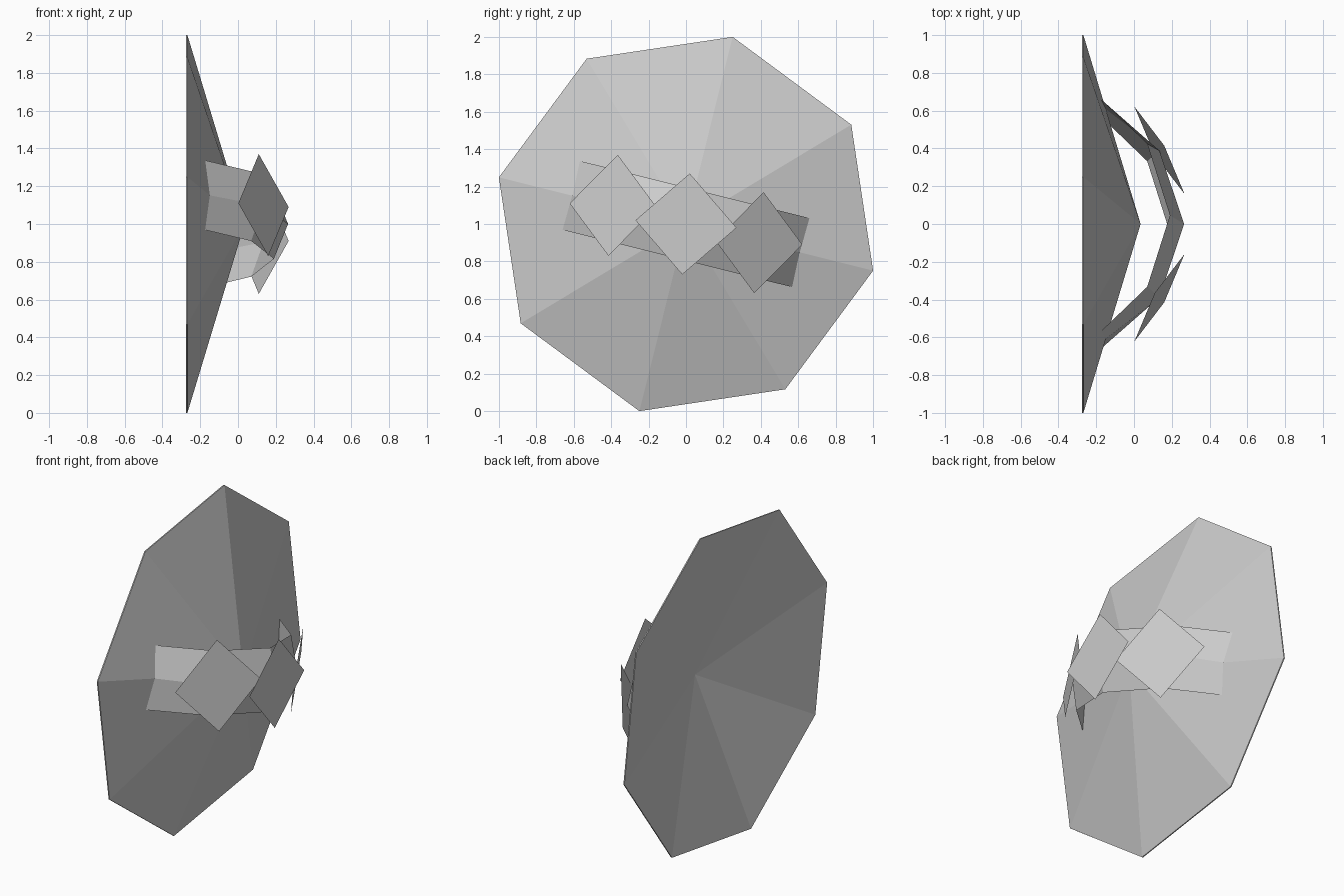
import bpy
import math
from mathutils import Matrix, Vector

if "Cube" in bpy.data.objects:
    bpy.data.objects.remove(bpy.data.objects["Cube"])

TILT = math.radians(-14)          # whole model is rolled about the x axis
ROLL = Matrix.Translation((0, 0, 1)) @ Matrix.Rotation(TILT, 4, 'X')

grey = bpy.data.materials.new("light_grey")
grey.diffuse_color = (0.6, 0.6, 0.6, 1)
grey.use_nodes = True
grey.node_tree.nodes["Principled BSDF"].inputs["Base Color"].default_value = grey.diffuse_color


def add_mesh(name, verts, faces, matrix):
    mesh = bpy.data.meshes.new(name)
    mesh.from_pydata([matrix @ Vector(v) for v in verts], [], faces)
    mesh.materials.append(grey)
    mesh.update()
    obj = bpy.data.objects.new(name, mesh)
    bpy.context.collection.objects.link(obj)
    return obj


# Dish: eight-sided cone with a shallower hollow back and a very thin rim
SIDES, RADIUS = 8, 1.031


def ring(x):
    return [(x, RADIUS * math.cos(k * math.tau / SIDES),
             RADIUS * math.sin(k * math.tau / SIDES)) for k in range(SIDES)]


verts = ring(-0.268) + ring(-0.275) + [(0.035, 0, 0), (-0.062, 0, 0)]
faces = []
for k in range(SIDES):
    n = (k + 1) % SIDES
    faces += [(k, n, 16), (n + 8, k + 8, 17), (k, k + 8, n + 8, n)]
add_mesh("dish", verts, faces, ROLL)

# Curved band: bent strip with a raised centre ridge
# each station: (edge u, edge x, ridge u, ridge x)
half = [(0.39, 0.07, 0.40, 0.135), (0.635, -0.177, 0.63, -0.153)]
stations = [(-a, b, -c, d) for a, b, c, d in reversed(half)]
stations += [(0, 0.19, 0, 0.265)] + half
WIDTH = 0.19
verts, faces = [], []
for eu, ex, ru, rx in stations:
    verts += [(ex, eu, -WIDTH), (rx, ru, 0), (ex, eu, WIDTH)]
for i in range(len(stations) - 1):
    for j in range(2):
        a = 3 * i + j
        faces.append((a, a + 3, a + 4, a + 1))
add_mesh("curved_band", verts, faces, ROLL)


# Square plates: flat diamonds centred on the band ridge
def plate(name, centre, d1, d2, matrix):
    c, d1, d2 = Vector(centre), Vector(d1), Vector(d2)
    add_mesh(name, [c + d1, c + d2, c - d1, c - d2], [(0, 1, 2, 3)], matrix)


up = Matrix.Translation((0, 0, 1))
turned = up @ Matrix.Rotation(math.pi, 4, 'X')
plate("centre_plate", (0.268, 0, 0), (0, 0.27, -0.02), (0, 0.02, 0.27), up)
for name, m in (("left_plate", up), ("right_plate", turned)):
    plate(name, (0.135, -0.39, 0.10), (0.133, 0.232, -0.01),
          (-0.025, 0.025, 0.27), m)
